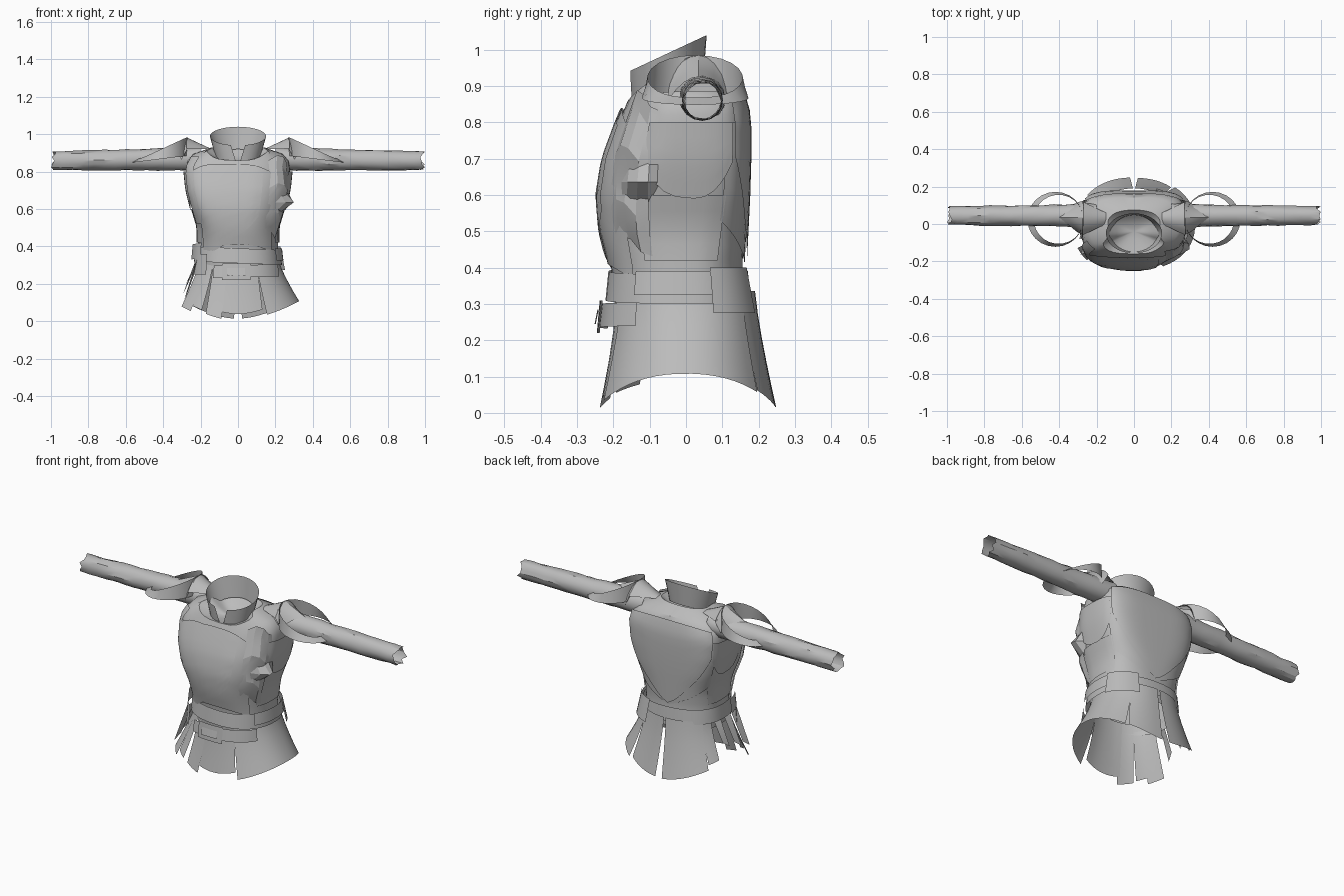
import bpy, bmesh, math, random
from math import sin, cos, pi, radians

random.seed(4)
if "Cube" in bpy.data.objects:
    bpy.data.objects.remove(bpy.data.objects["Cube"])

grey = bpy.data.materials.new("plain grey")
grey.use_nodes = True
grey.diffuse_color = (0.5, 0.5, 0.5, 1)
grey.node_tree.nodes["Principled BSDF"].inputs["Base Color"].default_value = (0.5, 0.5, 0.5, 1)


def sheet(name, fn, nu, nv, angle=35, mirror=False):
    """Open grid surface from fn(u, v) with u and v in 0..1."""
    bm = bmesh.new()
    rows = [[bm.verts.new(fn(i / nu, j / nv)) for i in range(nu + 1)] for j in range(nv + 1)]
    for lo, hi in zip(rows, rows[1:]):
        for i in range(nu):
            bm.faces.new((lo[i], lo[i + 1], hi[i + 1], hi[i]))
    bmesh.ops.remove_doubles(bm, verts=bm.verts, dist=0.0002)
    me = bpy.data.meshes.new(name)
    bm.to_mesh(me)
    bm.free()
    me.materials.append(grey)
    ob = bpy.data.objects.new(name, me)
    bpy.context.collection.objects.link(ob)
    if mirror:
        m = ob.modifiers.new("mirror", 'MIRROR')
        m.use_mirror_merge = False
    bpy.ops.object.select_all(action='DESELECT')
    ob.select_set(True)
    bpy.context.view_layer.objects.active = ob
    bpy.ops.object.shade_smooth_by_angle(angle=radians(angle))


def lerp(a, b, t):
    return a + (b - a) * t


def table(rows, t):
    """Linear lookup of the columns after the first one."""
    t = min(max(t, rows[0][0]), rows[-1][0])
    for a, b in zip(rows, rows[1:]):
        if t <= b[0]:
            k = (t - a[0]) / (b[0] - a[0])
            return [lerp(p, q, k) for p, q in zip(a[1:], b[1:])]


def power(t, p):
    return math.copysign(abs(t) ** p, t)


# Body profile: height, half width, front depth, back depth, roundness
BODY = [(0.28, .215, .195, .165, 0), (0.40, .215, .205, .155, 0), (0.50, .215, .23, .16, .15),
        (0.60, .245, .238, .165, .3), (0.70, .27, .222, .168, .34), (0.80, .28, .185, .168, .34),
        (0.86, .27, .16, .16, .3), (0.91, .225, .135, .135, .1), (0.93, .14, .12, .075, 0)]


def body(deg, z, off=0.0):
    """Point on the body; squarer everywhere but the front left."""
    rx, f, b, square = table(BODY, z)
    c, s = cos(radians(deg)), sin(radians(deg))
    p = .85 - square * (1 - max(0, cos(radians(deg - 315))) ** 2)
    return (power(c, p) * (rx + off), power(s, p) * ((f if s < 0 else b) + off), z)


def plate(name, d0, d1, low, high, off, nu=12, nv=8, **kw):
    """Patch lying over the body; low and high give its edges by u."""
    sheet(name, lambda u, v: body(lerp(d0, d1, u), lerp(low(u), high(u), v), off), nu, nv, **kw)


# Torso shell, cut lower at the throat, with the lining of the neck
def neckline(deg):
    return .93 - .07 * max(0, -sin(radians(deg))) ** 4


def lining(u, v):
    x, y, z = body(360 * u, neckline(360 * u))
    return (x * v, lerp(-.04, y, v), lerp(.85, z, v ** 2))


sheet("torso", lambda u, v: body(360 * u, lerp(.28, neckline(360 * u), v)), 48, 18)
sheet("neck_lining", lining, 48, 3)

# Breast plates, the broad one crossing towards the wearer's left
plate("breast_plate", -142, -40, lambda u: .37 + .04 * sin(pi * u),
      lambda u: .76 + .08 * sin(pi * u), .008, 16, 10)
plate("breast_overlap", -142, -68, lambda u: .36 + .2 * u ** 2,
      lambda u: .79 + .05 * sin(pi * u), .012, 12, 10)
plate("breast_side_trim", -158, -133, lambda u: .52, lambda u: .88, .012, 4, 8)

# Back plates ending in a point
plate("back_plate", 35, 145, lambda u: .41 + .3 * abs(2 * u - 1) ** 1.2,
      lambda u: .86 + .02 * sin(pi * u), .012, 20, 10)
plate("back_underplate", 25, 155, lambda u: .40 + .13 * abs(2 * u - 1), lambda u: .8, .006, 20, 8)

# Side panels below the arms, and the crumpled cloth beside the chest
plate("side_panel", -28, 28, lambda u: .42, lambda u: .6, .006, 6, 4, mirror=True)
plate("armhole_patch", -26, 32, lambda u: .69 - .1 * sin(pi * u), lambda u: .8, .012, 10, 5, mirror=True)


def folds(u, v):
    x, y, z = body(lerp(-58, -20, u), lerp(.46, .86, v), .006)
    k = .024 * abs(sin(v * 7.5)) * sin(pi * u)
    return (x + k, y - .3 * k, z + .03 * sin(5 * u))


def spike(u, v):
    x, y, z = body(lerp(-50, -12, u), lerp(.57, .7, v))
    return (x + .075 * sin(pi * u) * (1 - abs(2 * v - 1)), y, z)


sheet("left_side_folds", folds, 4, 8, angle=15)
sheet("left_side_fold_point", spike, 4, 2, angle=10)


# Collar, open in front and rising to the back
def collar(u, v):
    gap = lerp(4, 15, v)
    a = radians(lerp(gap - 90, 270 - gap, u))
    back = (1 + sin(a)) / 2
    rx, ry = lerp(.12, .15, v), lerp(.098, .107, v)
    z = lerp(lerp(.84, .92, back), lerp(.94, 1.04, back), v)
    return (rx * cos(a), -.05 + ry * sin(a), z)


sheet("collar", collar, 28, 4)

# Sleeves: slightly creased tubes with torn cuffs
for side, sx in (("right", -1), ("left", 1)):
    n, rings = 16, 14
    dents = [[random.uniform(-.003, .003) for _ in range(n)] for _ in range(rings + 1)]
    torn = [random.uniform(-.028, 0) for _ in range(n)]

    def sleeve(u, v):
        i, j = round(u * n) % n, round(v * rings)
        a = 2 * pi * u
        r = lerp(.066, .05, v ** .6) + dents[j][i]
        x = lerp(.2, 1.0, v) + (torn[i] if j == rings else 0)
        return (sx * x, .045 + r * cos(a), lerp(.868, .858, v) + r * sin(a))

    sheet(side + "_sleeve", sleeve, n, rings, angle=30)


# Shoulder guards: a slim loop round the arm, raised at its inner end
def guard(u, v):
    a = 2 * pi * u
    inner = (1 - cos(a)) / 2
    r = lerp(1.0, lerp(.77, 1.0, inner), v)
    z = lerp(lerp(.848, .885, inner), lerp(.868, .985, inner ** 1.3), v)
    return (.42 + .15 * cos(a) * r, .025 + .147 * sin(a) * r, z)


# Crest sloping from the peak over the arm, and the tongue towards the neck
def crest(u, v):
    w = 2 * u - 1
    return (lerp(.27, .40 - .1 * abs(w), v), .035 + .09 * lerp(1, .9, v) * w,
            lerp(.985, .925, v) - .06 * w * w)


def tongue(u, v):
    w = 2 * u - 1
    return (lerp(.15, .275, v), .03 + lerp(.03, .09, v) * w,
            lerp(.925, .983, v) - lerp(.005, .06, v) * w * w)


sheet("shoulder_guard", guard, 24, 2, angle=25, mirror=True)
sheet("shoulder_crest", crest, 8, 3, angle=25, mirror=True)
sheet("shoulder_tongue", tongue, 8, 2, mirror=True)


# Belts
def belt(name, d0, d1, z0, z1, off, tilt=0.0, n=6, flare=.008):
    def f(u, v):
        x, y, z = body(lerp(d0, d1, u), .36, off + flare * (1 - v))
        return (x, y, lerp(z0, z1, v) + tilt * x)
    sheet(name, f, n, 2)


belt("waist_belt", 0, 360, .31, .39, .012, -.04, 40)
belt("belt_overlap", -35, 25, .325, .39, .02, 0, 12)
belt("buckle_strap", -118, -32, .235, .30, .03, .02, 14)
belt("buckle", -106, -78, .22, .31, .036, 0)
belt("buckle_tab", -100, -84, .245, .285, .042, 0)
belt("rear_belt_pouch", 18, 66, .275, .40, .022, 0, 6, .025)
belt("right_belt_pouch", -155, -128, .25, .36, .035, 0)
belt("right_belt_knot", -170, -140, .38, .46, .03, .2)


# Skirt panels flaring from the waist, longer in front and behind
def skirt(name, d0, d1, off=0.0, lift=0.0, gap=2.0, wide=0.0):
    def f(u, v):
        g = gap * v
        a = radians(lerp(d0 + g, d1 - g, u))
        c, s = cos(a), sin(a)
        flare = v ** 1.25
        rx, ry = lerp(.215, .30 + wide, flare), lerp(.19, .247, flare)
        hem = .008 + lift + .10 * abs(c) ** 1.6
        return (power(c, .9) * (rx + off * v), power(s, .9) * (ry + off * v), lerp(.335, hem, v))
    sheet(name, f, max(4, round((d1 - d0) / 7)), 5)


skirt("skirt_right_side", 203, 224, .03, -.015)
skirt("skirt_front_right_outer", 219, 236, .012, .01)
skirt("skirt_front_right", 235, 257, -.002, -.006)
skirt("skirt_front_middle", 252, 296, -.016, .03, 1)
skirt("skirt_left_side", 294, 412, .002, wide=.025)
skirt("skirt_back_left", 49, 89, 0, .006)
skirt("skirt_back_right", 91, 146, .002, .005)
skirt("skirt_back_right_outer", 143, 161, -.006, .03)

# Loose hanging straps at the right hip
for i, (x, y) in enumerate(((-.22, -.12), (-.225, -.05), (-.22, .03))):
    sheet("hanging_strap_%d" % (i + 1), lambda u, v: (x * (1 + .3 * v) + .015 * u,
          y * (1 + .2 * v) + .04 * (u - .5), lerp(.33, .12 + .03 * i + .03 * u, v)), 1, 3)
